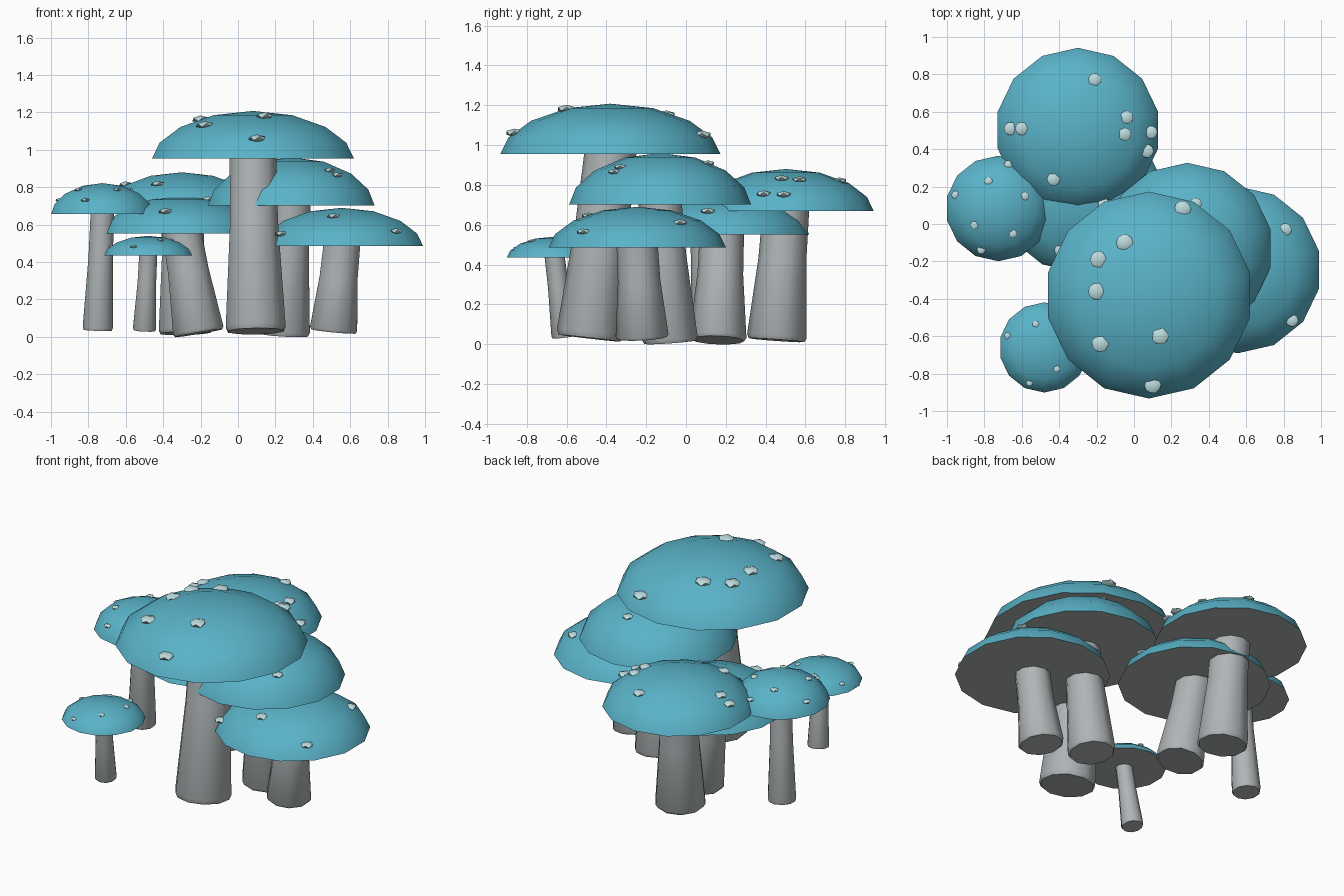
import bpy, bmesh, math
from mathutils import Vector, Matrix

if "Cube" in bpy.data.objects:
    bpy.data.objects.remove(bpy.data.objects["Cube"], do_unlink=True)


def make_material(name, color):
    mat = bpy.data.materials.new(name)
    mat.use_nodes = True
    mat.diffuse_color = (*color, 1)
    mat.node_tree.nodes["Principled BSDF"].inputs["Base Color"].default_value = (*color, 1)
    return mat


BLUE = make_material("cap_blue", (0.10, 0.45, 0.58))
GREY = make_material("stem_grey", (0.43, 0.46, 0.47))
PALE = make_material("spot_pale", (0.51, 0.72, 0.74))

# Dome outline: radius fraction, height fraction
DOME = [(1, 0), (0.925, 0.33), (0.72, 0.66), (0.39, 0.91), (0, 1)]


def finish(bm, name, materials, angle):
    bmesh.ops.recalc_face_normals(bm, faces=bm.faces)
    mesh = bpy.data.meshes.new(name)
    bm.to_mesh(mesh)
    bm.free()
    obj = bpy.data.objects.new(name, mesh)
    bpy.context.collection.objects.link(obj)
    for mat in materials:
        mesh.materials.append(mat)
    bpy.ops.object.select_all(action='DESELECT')
    obj.select_set(True)
    bpy.context.view_layer.objects.active = obj
    bpy.ops.object.shade_smooth_by_angle(angle=math.radians(angle))


def add_ring(bm, center, radius, sides, turn=Matrix.Identity(3)):
    # The first corner points to the back
    ring = []
    for i in range(sides):
        a = math.pi / 2 + math.tau * i / sides
        offset = Vector((radius * math.cos(a), radius * math.sin(a), 0))
        ring.append(bm.verts.new(center + turn @ offset))
    return ring


def bridge(bm, rings):
    for low, high in zip(rings, rings[1:]):
        for i in range(len(low)):
            j = (i + 1) % len(low)
            bm.faces.new((low[i], low[j], high[j], high[i]))


def dome_height(frac):
    for (r0, h0), (r1, h1) in zip(DOME, DOME[1:]):
        if r1 <= frac <= r0:
            return h0 + (h1 - h0) * (r0 - frac) / (r0 - r1)
    return 0


def make_cap(name, rim, radius, height):
    bm = bmesh.new()
    up = Vector((0, 0, height))
    rings = [add_ring(bm, rim + up * h, radius * r, 14) for r, h in DOME[:-1]]
    bridge(bm, rings)
    tip = bm.verts.new(rim + up)
    last = rings[-1]
    for i in range(len(last)):
        bm.faces.new((last[i], last[(i + 1) % len(last)], tip))
    bm.faces.new(rings[0]).material_index = 1
    finish(bm, name, [BLUE, GREY], 40)


def make_stem(name, base, radius, top):
    # Tapered trunk whose lower rings are square to its lean
    axis = top - base
    turn = Vector((0, 0, 1)).rotation_difference(axis.normalized()).to_matrix()
    slim = radius * 0.78
    bm = bmesh.new()
    rings = [add_ring(bm, base, radius * 0.93, 10, turn),
             add_ring(bm, base + axis * 0.03, radius, 10, turn),
             add_ring(bm, base + axis * 0.62, slim * 1.03, 10, turn),
             add_ring(bm, top, slim, 10)]
    bridge(bm, rings)
    bm.faces.new(rings[0])
    bm.faces.new(rings[-1])
    finish(bm, name, [GREY], 50)


def make_spots(name, spots, size, rim, radius, height):
    # Flattened pebbles resting on the dome
    bm = bmesh.new()
    squash = Matrix.Diagonal((size, size, size * 0.42, 1))
    for x, y in spots:
        frac = min(1, math.hypot(x - rim.x, y - rim.y) / radius)
        place = Matrix.Translation((x, y, rim.z + height * dome_height(frac)))
        bmesh.ops.create_icosphere(bm, subdivisions=1, radius=1.05, matrix=place @ squash)
    finish(bm, name, [PALE], 60)


def scatter(x, y, radius, count):
    # Golden-angle spots, alternating between an inner and an outer circle
    spots = []
    for i in range(count):
        a = math.radians(110 + 137.5 * i)
        r = radius * (0.55, 0.85)[i % 2]
        spots.append((x + r * math.cos(a), y + r * math.sin(a)))
    return spots


def mushroom(label, rim, radius, height, base, thickness, spots, size):
    rim, base = Vector(rim), Vector(base)
    make_cap(label + "_cap", rim, radius, height)
    make_stem(label + "_stem", base, thickness, rim + Vector((0, 0, 0.005)))
    make_spots(label + "_spots", spots, size, rim, radius, height)


mushroom("tall", rim=(0.08, -0.38, 0.955), radius=0.553, height=0.253,
         base=(0.095, -0.485, 0.03), thickness=0.168, size=0.048,
         spots=[(0.26, 0.08), (-0.05, -0.1), (-0.19, -0.19), (-0.2, -0.36),
                (-0.18, -0.64), (0.14, -0.6), (0.1, -0.86)])
mushroom("back", rim=(-0.3, 0.502, 0.67), radius=0.44, height=0.21,
         base=(-0.28, 0.455, 0.02), thickness=0.15, size=0.038,
         spots=[(-0.21, 0.77), (-0.04, 0.57), (-0.05, 0.48), (0.09, 0.49),
                (0.07, 0.39), (-0.66, 0.51), (-0.6, 0.51), (-0.43, 0.24)])
mushroom("side", rim=(-0.725, 0.083, 0.657), radius=0.282, height=0.165,
         base=(-0.75, 0.11, 0.035), thickness=0.085, size=0.024,
         spots=scatter(-0.725, 0.083, 0.282, 7))
mushroom("small", rim=(-0.48, -0.66, 0.435), radius=0.241, height=0.105,
         base=(-0.5, -0.61, 0.035), thickness=0.065, size=0.019,
         spots=scatter(-0.48, -0.66, 0.241, 6))
mushroom("upper", rim=(0.285, -0.13, 0.702), radius=0.457, height=0.258,
         base=(0.25, -0.08, 0.01), thickness=0.14, size=0.033,
         spots=[(0.33, 0.11), (0.49, -0.33), (0.53, -0.36)])
mushroom("low", rim=(0.555, -0.245, 0.485), radius=0.446, height=0.205,
         base=(0.51, -0.22, 0.03), thickness=0.133, size=0.036,
         spots=[(0.81, -0.03), (0.845, -0.515), (0.51, -0.49), (0.23, -0.5)])
mushroom("middle", rim=(-0.3, 0.18, 0.552), radius=0.439, height=0.2,
         base=(-0.21, 0.16, 0.02), thickness=0.143, size=0.038,
         spots=[(-0.39, -0.14), (-0.16, 0.1), (0.03, 0.11)])
